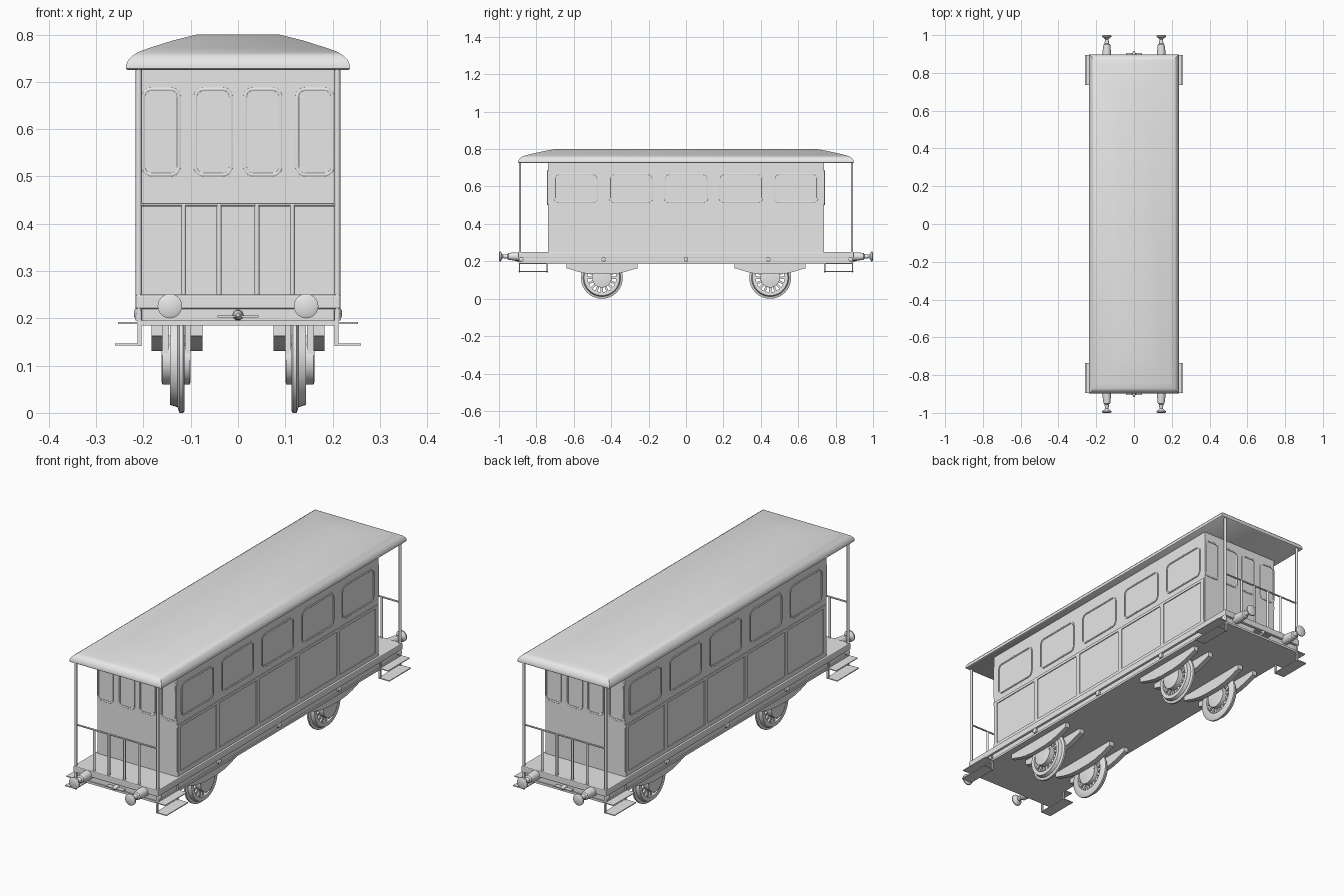
import bpy, bmesh, math
from mathutils import Vector, Matrix

if "Cube" in bpy.data.objects:
    bpy.data.objects.remove(bpy.data.objects["Cube"])

grey = bpy.data.materials.new("light_grey")
grey.diffuse_color = (0.8, 0.8, 0.8, 1)
grey.use_nodes = True
grey.node_tree.nodes["Principled BSDF"].inputs["Base Color"].default_value = grey.diffuse_color


def finish(bm, name, smooth=False):
    bmesh.ops.recalc_face_normals(bm, faces=bm.faces[:])
    me = bpy.data.meshes.new(name)
    bm.to_mesh(me)
    bm.free()
    ob = bpy.data.objects.new(name, me)
    bpy.context.collection.objects.link(ob)
    me.materials.append(grey)
    if smooth:
        bpy.ops.object.select_all(action='DESELECT')
        ob.select_set(True)
        bpy.context.view_layer.objects.active = ob
        bpy.ops.object.shade_smooth_by_angle(angle=math.radians(40))
    return ob


def box(name, x, y, z, bevel=0):
    bm = bmesh.new()
    bmesh.ops.create_cube(bm, size=1)
    for v in bm.verts:
        v.co = [a[0] + (c + 0.5) * (a[1] - a[0]) for a, c in zip((x, y, z), v.co)]
    if bevel:
        bmesh.ops.bevel(bm, geom=bm.edges[:], offset=bevel, segments=2, affect='EDGES', profile=0.5)
    return finish(bm, name)


def span(s, a, b):
    return tuple(sorted((s * a, s * b)))


def loft(name, rings, caps=True, smooth=True):
    """Skin a list of closed rings; without caps the last ring joins the first."""
    bm = bmesh.new()
    vs = [[bm.verts.new(p) for p in r] for r in rings]
    n = len(vs[0])
    pairs = list(zip(vs, vs[1:])) + ([] if caps else [(vs[-1], vs[0])])
    for a, b in pairs:
        for i in range(n):
            j = (i + 1) % n
            bm.faces.new((a[i], a[j], b[j], b[i]))
    if caps:
        bm.faces.new(vs[0])
        bm.faces.new(vs[-1])
    return finish(bm, name, smooth)


def lathe(name, prof, axis, c, s=1, n=24, caps=True):
    """prof holds (position along axis, radius)."""
    rings = []
    for d, r in prof:
        ring = []
        for i in range(n):
            t = 2 * math.pi * i / n
            u, w = r * math.cos(t), r * math.sin(t)
            off = {'x': (s * d, u, w), 'y': (u, s * d, w), 'z': (u, w, d)}[axis]
            ring.append(Vector(c) + Vector(off))
        rings.append(ring)
    return loft(name, rings, caps)


def window_frame(name, put, u0, u1, z0, z1, r=0.02, t=0.007, h=0.004):
    """Raised rounded frame; put(u, z, h) maps onto a wall."""
    def loop(rad, depth):
        pts = []
        for k, (cu, cz) in enumerate(((u1 - r, z1 - r), (u0 + r, z1 - r), (u0 + r, z0 + r), (u1 - r, z0 + r))):
            for i in range(6):
                a = math.pi / 2 * (k + i / 5)
                pts.append(put(cu + rad * math.cos(a), cz + rad * math.sin(a), depth))
        return pts
    loft(name, [loop(r, -.002), loop(r, h * .6), loop(r - t * .3, h), loop(r - t * .7, h),
                loop(r - t, h * .6), loop(r - t, -.002)], caps=False)


# roof: stacked rectangles forming a hipped, rounded-edge shape
roof = [(.233, .893, .725), (.237, .897, .728), (.237, .897, .735), (.233, .893, .745), (.224, .884, .755),
        (.212, .87, .763), (.19, .84, .771), (.14, .77, .787), (.088, .70, .80)]
loft("roof", [[(x, y, z), (-x, y, z), (-x, -y, z), (x, -y, z)] for x, y, z in roof])

# cabin and underframe
BX, BY = .203, .738
box("cabin", (-BX, BX), (-BY, BY), (.245, .73))
box("floor", (-.217, .217), (-.897, .897), (.22, .25), .004)
box("underframe", (-.207, .207), (-.885, .885), (.193, .222))
box("bottom_plate", (-.213, .213), (-.89, .89), (.185, .195))

for s in (-1, 1):
    # side wall windows, panel strips and rivets
    side = lambda u, z, h: (s * (BX + h), u, z)
    for i in range(5):
        c = (i - 2) * .294
        window_frame("side_window", side, c - .118, c + .118, .515, .67, .025)
    xs = span(s, BX - .002, BX + .004)
    box("waist_strip", xs, (-.735, .735), (.475, .488))
    box("bottom_strip", xs, (-.735, .735), (.25, .27))
    for i in range(6):
        c = (i - 2.5) * .294
        c = max(-.723, min(.723, c))
        box("panel_strip", xs, (c - .011, c + .011), (.27, .476))
    for i in range(5):
        lathe("rivet", [(0, .012), (.012, .012), (.016, .006)], 'x', (s * .204, (i - 2) * .44, .21), s, 14)

    # end wall windows
    end = lambda u, z, h: (u, s * (BY + h), z)
    for c in (-.1625, -.0525, .0525, .1625):
        window_frame("end_window", end, c - .041, c + .041, .5, .688)

    # platform railing and coupling hook
    y = s * .888
    lathe("rail", [(-.21, .004), (.21, .004)], 'x', (0, y, .44), 1, 8)
    for x in (-.115, -.04, .04, .115):
        lathe("baluster", [(.245, .0055), (.44, .0055)], 'z', (x, y, 0), 1, 10)
    box("coupling_plate", (-.043, .043), span(s, .88, .905), (.2015, .2055))
    lathe("coupling_hook", [(.88, .012), (.9, .01), (.915, .004)], 'y', (0, 0, .207), s, 10)

    for q in (-1, 1):
        # corner posts and buffers
        lathe("corner_post", [(.195, .0065), (.73, .0065)], 'z', (q * .21, y, 0), 1, 10)
        lathe("buffer", [(.885, .022), (.915, .022), (.95, .018), (.955, .012), (.978, .009),
                         (.986, .018), (.99, .026), (.996, .026), (1.0, .018)], 'y', (q * .144, 0, .226), s)
        # steps and their hangers
        ys = span(s, .737, .895)
        box("upper_step", span(q, .205, .254), ys, (.188, .192))
        box("lower_step", span(q, .205, .26), ys, (.143, .147))
        for a in (.739, .887):
            box("step_hanger", span(q, .204, .213), span(s, a, a + .006), (.141, .215))

        # wheels: flanged tyre, hub and spokes
        c = Vector((q * .128, s * .45, .112))
        lathe("wheel_tyre", [(-.015, .077), (-.015, .108), (-.012, .112), (-.004, .112), (0, .1),
                             (.016, .095), (.016, .077)], 'x', c, q, 40, False)
        lathe("wheel_hub", [(-.028, .045), (-.026, .052), (.032, .052), (.034, .045)], 'x', c, q, 32)
        bm = bmesh.new()
        for i in range(16):
            m = (Matrix.Translation(c) @ Matrix.Rotation(i * math.pi / 8, 4, 'X')
                 @ Matrix.Translation((0, 0, .064)) @ Matrix.Diagonal((.016, .012, .036, 1)))
            bmesh.ops.create_cube(bm, size=1, matrix=m)
        finish(bm, "wheel_spokes")

        # axle guards and leaf springs either side of the wheel
        for a, b in ((.1, .112), (.146, .162)):
            box("axle_guard", span(q, a, b), (c.y - .05, c.y + .05), (.112, .19))
        half = [(.19, .187), (.19, .163), (.17, .158), (.13, .145), (.09, .136), (.04, .131)]
        prof = half + [(-u, z) for u, z in reversed(half)]
        for a, b in ((.075, .1), (.16, .183)):
            loft("leaf_spring", [[(q * x, c.y + u, z) for u, z in prof] for x in (a, b)])
